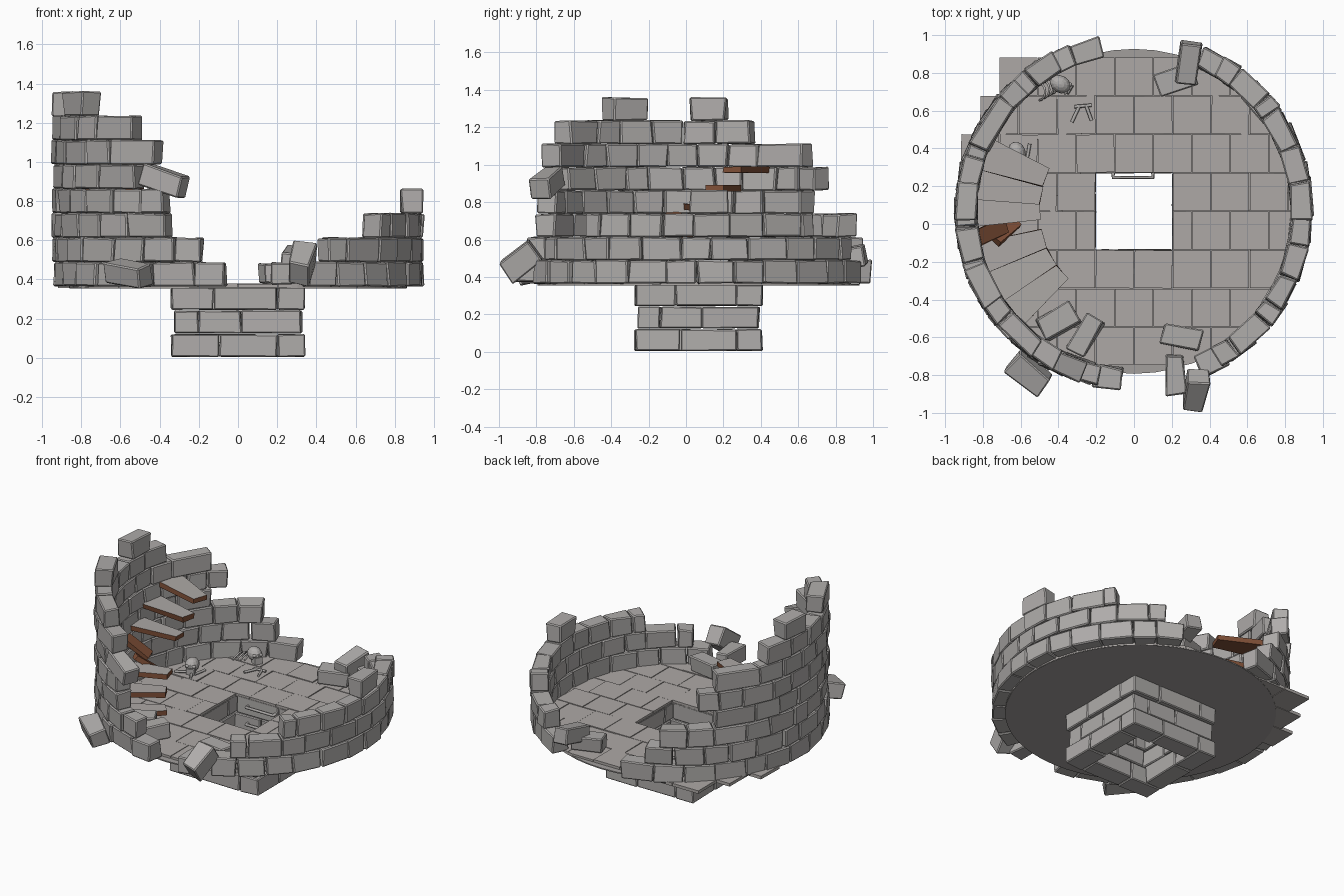
import bpy, bmesh, math, random
from mathutils import Vector, Euler, Matrix

if "Cube" in bpy.data.objects:
    bpy.data.objects.remove(bpy.data.objects["Cube"])

random.seed(7)
CY = 0.067            # centre of the tower in y
BASE, H = 0.365, 0.1244


def material(name, rgb):
    m = bpy.data.materials.new(name)
    m.diffuse_color = (*rgb, 1)
    m.use_nodes = True
    m.node_tree.nodes["Principled BSDF"].inputs["Base Color"].default_value = m.diffuse_color
    return m


STONE = material("wall_stone", (0.43, 0.415, 0.405))
FLAG = material("floor_stone", (0.42, 0.395, 0.38))
SLAB = material("slab_stone", (0.36, 0.345, 0.335))
WOOD = material("brown_wood", (0.21, 0.078, 0.038))


def finish(name, bm, mats, bevel=0.0):
    bmesh.ops.recalc_face_normals(bm, faces=bm.faces)
    me = bpy.data.meshes.new(name)
    bm.to_mesh(me)
    bm.free()
    for m in mats:
        me.materials.append(m)
    ob = bpy.data.objects.new(name, me)
    bpy.context.collection.objects.link(ob)
    if bevel:
        b = ob.modifiers.new("worn_edges", 'BEVEL')
        b.width, b.segments, b.limit_method = bevel, 1, 'ANGLE'
        b.angle_limit = math.radians(40)
    return ob


def prism(bm, outline, z0, z1, jitter=0.0, mat=0):
    """Vertical prism over a 2D outline, with slightly shaken corners."""
    j = lambda: random.uniform(-jitter, jitter)
    lo = [bm.verts.new((x + j(), y + j(), z0 + j() * .4)) for x, y in outline]
    hi = [bm.verts.new((x + j(), y + j(), z1 + j() * .6)) for x, y in outline]
    n = len(outline)
    faces = [bm.faces.new(lo[::-1]), bm.faces.new(hi)]
    faces += [bm.faces.new((lo[i], lo[(i + 1) % n], hi[(i + 1) % n], hi[i])) for i in range(n)]
    for f in faces:
        f.material_index = mat
    return lo + hi


def block(bm, c, size, rot=(0, 0, 0), jitter=0.009, mat=0):
    """Loose rectangular block, rotation in degrees."""
    x, y, z = (s / 2 for s in size)
    vs = prism(bm, [(-x, -y), (x, -y), (x, y), (-x, y)], -z, z, jitter, mat)
    r = Euler([math.radians(a) for a in rot]).to_matrix().to_4x4()
    bmesh.ops.transform(bm, matrix=Matrix.Translation(c) @ r, verts=vs)


def polar(r, deg):
    a = math.radians(deg)
    return (r * math.cos(a), CY + r * math.sin(a))


def sector(r0, r1, a0, a1):
    return [polar(r0, a0), polar(r1, a0), polar(r1, a1), polar(r0, a1)]


# Round wall: (course, start angle, end angle) for the tall and the low side
courses = [(0, 101, 266), (1, 111, 258), (2, 117, 247), (3, 139, 246), (4, 132, 236),
           (5, 139, 243), (6, 161, 235), (7, 170, 183), (7, 199, 213),
           (0, 292, 427), (1, 299, 420), (2, 320, 401), (3, 357, 370)]
bm = bmesh.new()
STEP = 11.6
for c, a, b in courses:
    cuts = [a]
    for k in range(80):
        g = (k + 0.5 * (c % 2)) * STEP + random.uniform(-1.6, 1.6)
        if a + 5 < g < b - 5 and c != 7:
            cuts.append(g)
    cuts.append(b)
    for p, q in zip(cuts, cuts[1:]):
        out = 0.948 + random.uniform(-0.008, 0.004)
        z = BASE + c * H
        prism(bm, sector(0.835, out, p + .15, q - .15), z, z + H - .001, 0.008)
finish("round_wall", bm, [STONE], 0.007)

# Fallen and loose wall blocks
bm = bmesh.new()
for c, size, rot in [
        ((-.38, -.74, .905), (.23, .11, .11), (0, 18, -24)),
        ((-.56, -.79, .43), (.22, .12, .11), (12, 8, -38)),
        ((-.40, -.51, .43), (.21, .13, .10), (0, 0, 30)),
        ((-.26, -.59, .43), (.21, .11, .10), (0, 0, 60)),
        ((.25, -.60, .43), (.21, .11, .10), (0, 0, -10)),
        ((.22, -.80, .43), (.10, .21, .11), (0, 0, 3)),
        ((.325, -.88, .485), (.11, .20, .13), (38, 8, -8)),
        ((.29, .85, .50), (.11, .22, .11), (10, 5, -8)),
        ((.22, .76, .43), (.21, .12, .10), (0, 0, 18))]:
    block(bm, c, size, rot)
finish("fallen_blocks", bm, [STONE], 0.007)

# Round slab under the floor, with a square opening
bm = bmesh.new()
N = 48
rings = []
for z in (0.354, 0.362):
    outer, inner = [], []
    for i in range(N):
        a = 2 * math.pi * i / N
        s = 0.204 / max(abs(math.cos(a)), abs(math.sin(a)))
        outer.append(bm.verts.new((.86 * math.cos(a), CY + .86 * math.sin(a), z)))
        inner.append(bm.verts.new((s * math.cos(a), CY + s * math.sin(a), z)))
    rings += [outer, inner]
for p, q in ((0, 1), (1, 3), (3, 2), (2, 0)):
    for i in range(N):
        k = (i + 1) % N
        bm.faces.new((rings[p][i], rings[p][k], rings[q][k], rings[q][i]))
finish("floor_slab", bm, [SLAB])

# Flagstones in staggered rows; those at the back left stick out of the wall
bm = bmesh.new()
T = 0.204
for k in range(8):
    y0 = CY + (k - 4) * T
    y1 = y0 + T
    for i in range(-6, 6):
        x0 = (i + 0.5 * (k % 2)) * T
        x1 = x0 + T
        if k in (3, 4):
            if x0 > -.21 and x1 < .21:
                continue
            if x0 < -.2 < x1:
                x1 = -T
            if x0 < .2 < x1:
                x0 = T
        corners = [(x0, y0), (x1, y0), (x1, y1), (x0, y1)]
        if min(math.hypot(x, y - CY) for x, y in corners) > .83:
            continue
        cx, cy = (x0 + x1) / 2, (y0 + y1) / 2
        sticks_out = cx < -.4 and k >= 5 and math.hypot(cx, cy - CY) < .97
        w, d = (x1 - x0) / 2 - .002, T / 2 - .002
        spin = random.choice((0, 0, 0, random.uniform(-.04, .04)))
        pts = []
        for u, v, du, dv in ((-1, -1, 1, 0), (1, -1, 0, 1), (1, 1, -1, 0), (-1, 1, 0, -1)):
            far = max(math.hypot(x, y - CY) for x, y in corners) > .85
            n = 6 if far and not sticks_out else 1
            for s in range(n):
                px, py = (u + 2 * du * s / n) * w, (v + 2 * dv * s / n) * d
                x, y = cx + px - spin * py, cy + py + spin * px - CY
                r = math.hypot(x, y)
                f = 1 if sticks_out else min(1, .862 / r)
                pts.append((x * f, CY + y * f))
        top = .377 + random.uniform(-.003, .003)
        prism(bm, pts, .356, top)
finish("flagstone_floor", bm, [FLAG], 0.005)

# Square shaft below the opening: three courses laid pinwheel fashion
bm = bmesh.new()
for c in range(3):
    half = (.340, .324, .340)[c]
    th = half - .204
    length = 2 * half - th
    z = (c + .5) * .1205
    for side in range(4):
        m = Matrix.Rotation(side * math.pi / 2, 3, 'Z')
        split = (.45, .58, .4)[c]
        for s, e in ((0, split), (split, 1)):
            mid, ln = -half + (s + e) / 2 * length, (e - s) * length
            if c % 2:
                mid = -mid
            p = m @ Vector((mid, -half + th / 2, 0))
            block(bm, (p.x, p.y + CY, z + .002), (ln - .005, th, .115), (0, 0, side * 90), .005)
finish("shaft_bricks", bm, [STONE], 0.006)

# Stair treads around the tall wall: stone tops on brown bodies
bm = bmesh.new()
for a, z, half in ((159, .99, 5.8), (170, .89, 5.6), (180, .79, 5.4),
                   (197, .59, 6), (208.5, .51, 6), (220, .43, 6)):
    prism(bm, sector(.50, .84, a - half, a + half), z - .034, z, .004, 1)
bmesh.ops.recalc_face_normals(bm, faces=bm.faces)
for f in bm.faces:
    f.material_index = 0 if f.normal.z > .5 else 1
finish("stair_treads", bm, [FLAG, WOOD])
bm = bmesh.new()
block(bm, (-.75, -.04, .67), (.20, .08, .034), (10, 38, 25))
block(bm, (-.68, -.04, .58), (.18, .07, .034), (-12, 34, 40))
finish("broken_tread", bm, [WOOD])


def rod(name, points, radius):
    cu = bpy.data.curves.new(name, 'CURVE')
    cu.dimensions = '3D'
    cu.bevel_depth, cu.bevel_resolution, cu.use_fill_caps = radius, 1, True
    sp = cu.splines.new('POLY')
    sp.points.add(len(points) - 1)
    for p, co in zip(sp.points, points):
        p.co = (*co, 1)
    cu.materials.append(STONE)
    ob = bpy.data.objects.new(name, cu)
    bpy.context.collection.objects.link(ob)


# Climbing rungs inside the shaft
for z in (.07, .19, .31):
    rod("rung", [(-.11, .275, z), (-.11, .246, z), (.10, .246, z), (.10, .275, z)], .010)


# Skulls: cranium, brow bumps and jaw
def skull(x, y, face):
    b = bmesh.new()

    def ball(c, r, s):
        m = Matrix.Translation(c) @ Matrix.Diagonal((*s, 1))
        bmesh.ops.create_uvsphere(b, u_segments=12, v_segments=8, radius=r, matrix=m)

    ball((0, 0, .05), .05, (1.15, .92, .92))
    block(b, (.042, 0, .022), (.045, .055, .044), (0, 0, 0), .003)
    for s in (-1, 1):
        ball((.045, s * .022, .055), .014, (.8, 1, .8))
    ob = finish("skull", b, [STONE])
    ob.location, ob.rotation_euler = (x, y, .376), (0, 0, math.radians(face))


skull(-.39, .74, -30)
skull(-.62, .38, -70)

# Scattered ribs and long bones
for i in range(4):
    x, y = -.50 + .022 * i, .70 + .012 * i
    rod("rib", [(x + .03 * math.sin(t), y - .045 * math.cos(t), .385 + .045 * math.sin(t))
                for t in [math.pi * k / 6 for k in range(7)]], .006)
for x, y, a in ((-.31, .58, 65), (-.24, .59, 110), (-.27, .625, 5),
                (-.66, .32, 30), (-.58, .31, 120), (-.56, .38, 80)):
    u = Vector((math.cos(math.radians(a)), math.sin(math.radians(a)), 0)) * .045
    c = Vector((x, y, .388))
    rod("bone", [tuple(c - u), tuple(c + u)], .009)
